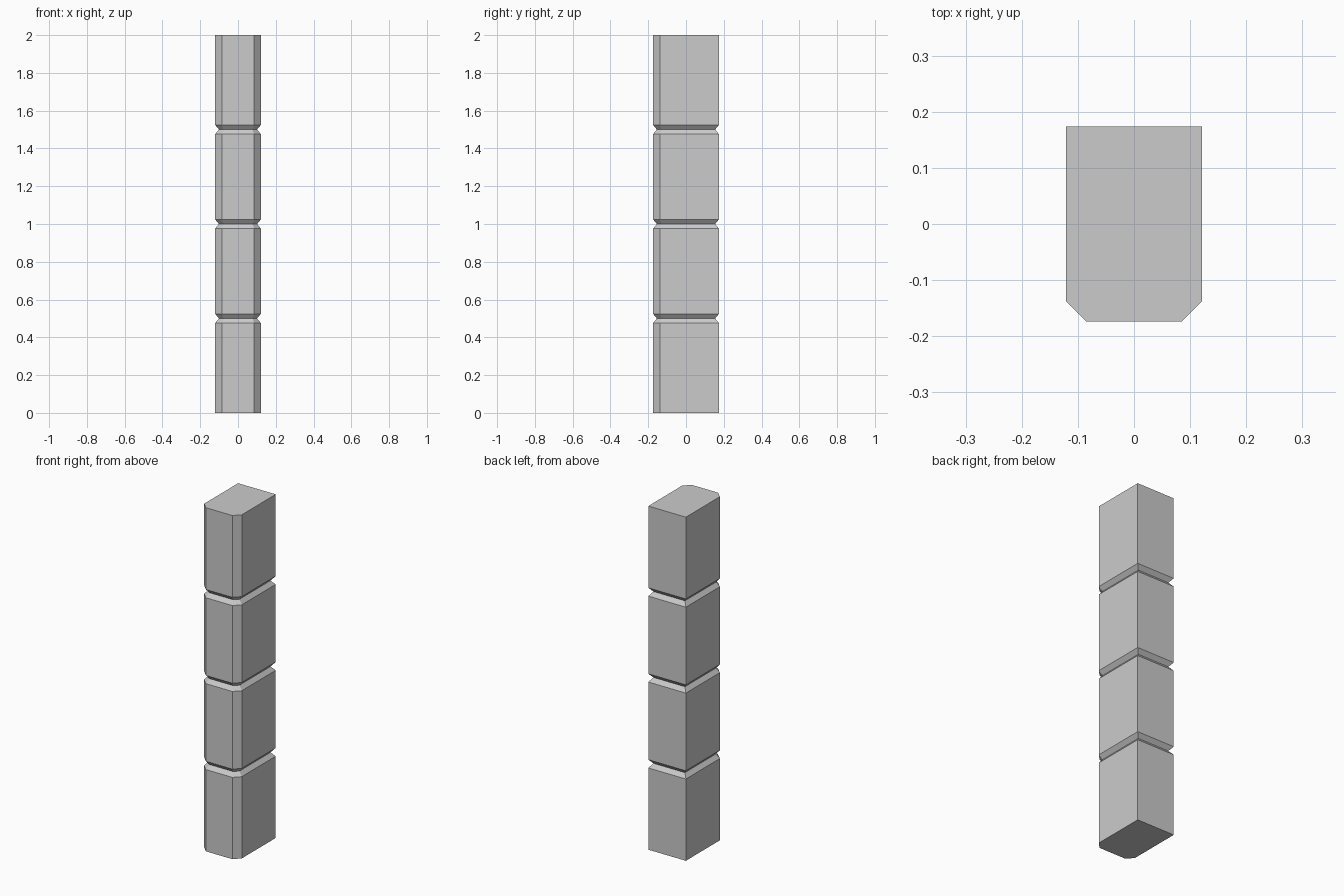
import bpy, bmesh

if "Cube" in bpy.data.objects:
    bpy.data.objects.remove(bpy.data.objects["Cube"])

HALF_X, HALF_Y, CHAMFER = 0.121, 0.174, 0.036
GROOVE_DEPTH, GROOVE_HALF = 0.02, 0.024


def outline(inset):
    # Rectangle with two chamfered front corners, offset inward evenly
    x, y = HALF_X - inset, HALF_Y - inset
    c = CHAMFER - inset * (2 - 2 ** 0.5)
    return [(-x, y), (-x, -y + c), (-x + c, -y), (x - c, -y), (x, -y + c), (x, y)]


# Cross-section levels: V grooves separate the four stacked blocks
levels = [(0.0, 0.0)]
for z in (0.5, 1.0, 1.5):
    levels += [(z - GROOVE_HALF, 0.0), (z, GROOVE_DEPTH), (z + GROOVE_HALF, 0.0)]
levels.append((2.0, 0.0))

# Loft the post through all levels
bm = bmesh.new()
rings = [[bm.verts.new((x, y, z)) for x, y in outline(inset)] for z, inset in levels]
for low, high in zip(rings, rings[1:]):
    for i in range(len(low)):
        j = (i + 1) % len(low)
        bm.faces.new((low[i], low[j], high[j], high[i]))
bm.faces.new(rings[0][::-1])
bm.faces.new(rings[-1])
bmesh.ops.recalc_face_normals(bm, faces=bm.faces)

mesh = bpy.data.meshes.new("stone_post")
bm.to_mesh(mesh)
bm.free()
bpy.context.collection.objects.link(bpy.data.objects.new("stone_post", mesh))
